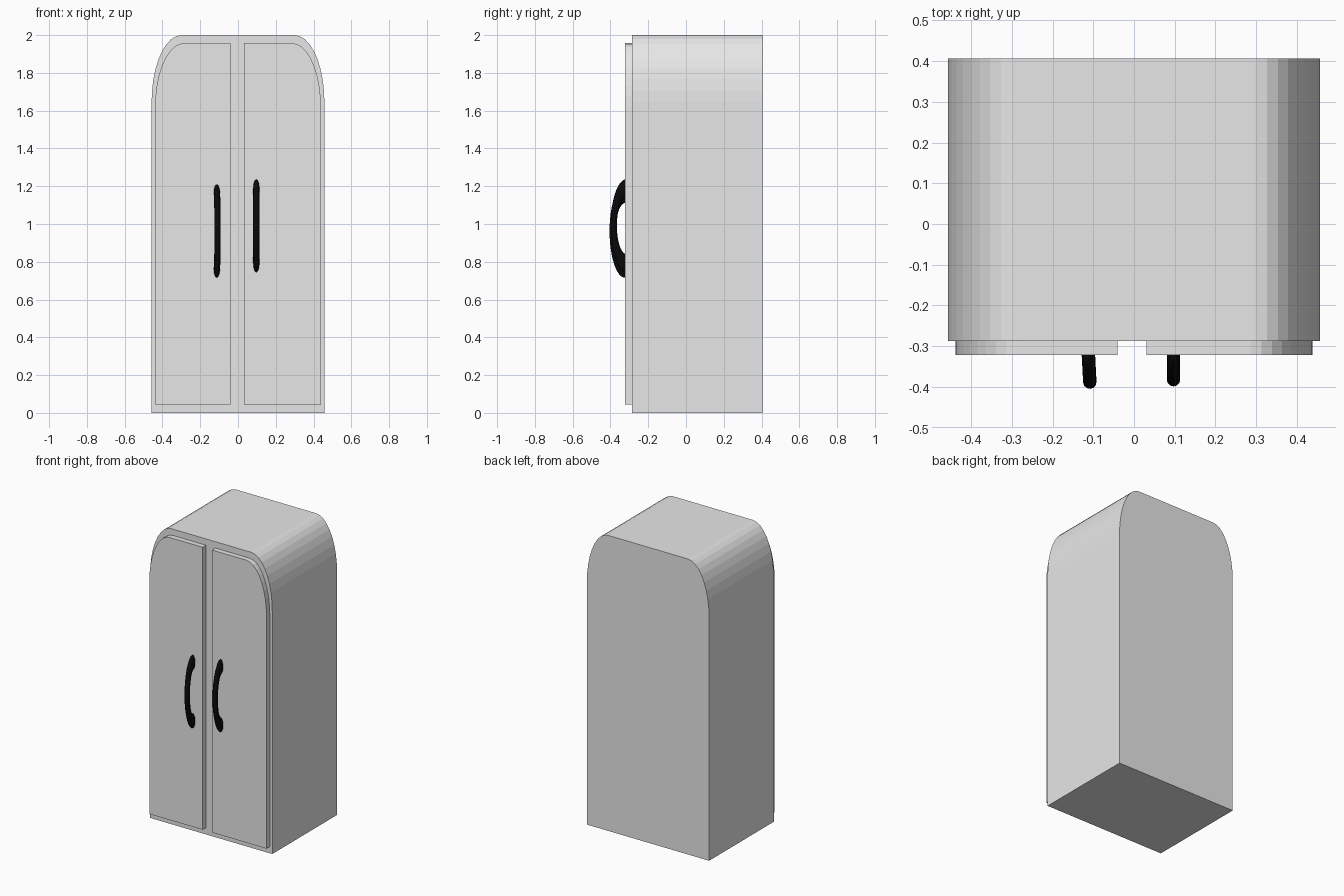
import bpy, bmesh, math

if "Cube" in bpy.data.objects:
    bpy.data.objects.remove(bpy.data.objects["Cube"])

SEG = 9  # facets per rounded top corner


def material(name, value):
    m = bpy.data.materials.new(name)
    m.diffuse_color = (value, value, value, 1)
    m.use_nodes = True
    m.node_tree.nodes["Principled BSDF"].inputs["Base Color"].default_value = m.diffuse_color
    return m


grey = material("light_grey", 0.8)
black = material("black", 0.003)


def corner(cx, cz, rx, rz, side):
    """Elliptical corner from the side wall up to the flat top."""
    return [(side * (cx + rx * math.cos(a)), cz + rz * math.sin(a))
            for a in (math.pi / 2 * i / SEG for i in range(SEG + 1))]


def extrude_profile(name, pts, y0, y1):
    """Prism from an x/z outline, between two depths."""
    bm = bmesh.new()
    face = bm.faces.new([bm.verts.new((x, y0, z)) for x, z in pts])
    geo = bmesh.ops.extrude_face_region(bm, geom=[face])["geom"]
    for v in geo:
        if isinstance(v, bmesh.types.BMVert):
            v.co.y = y1
    bmesh.ops.recalc_face_normals(bm, faces=bm.faces)
    me = bpy.data.meshes.new(name)
    bm.to_mesh(me)
    bm.free()
    me.materials.append(grey)
    ob = bpy.data.objects.new(name, me)
    bpy.context.collection.objects.link(ob)
    return ob


# Cabinet body with rounded top corners
right = corner(0.299, 1.645, 0.1585, 0.355, 1)
left = corner(0.299, 1.645, 0.1585, 0.355, -1)
extrude_profile("cabinet_body",
                [(-0.4575, 0), (0.4575, 0)] + right + left[::-1], -0.287, 0.406)

# Two doors, each with one rounded outer corner
for name, side, inner in (("left_door", -1, 0.04), ("right_door", 1, 0.031)):
    pts = [(side * inner, 0.045), (side * 0.439, 0.045)]
    pts += corner(0.287, 1.617, 0.152, 0.34, side)
    pts += [(side * inner, 1.957)]
    extrude_profile(name, pts, -0.322, -0.28)

# Stretched ring handles, half sunk into the doors
for name, x, y, z, turn in (("left_handle", -0.112, -0.322, 0.9625, 3),
                            ("right_handle", 0.097, -0.316, 0.99, 0)):
    bpy.ops.mesh.primitive_torus_add(
        major_radius=0.0665, minor_radius=0.0165, major_segments=48, minor_segments=12,
        location=(x, y, z), rotation=(0, math.pi / 2, math.radians(turn)))
    ob = bpy.context.object
    ob.name = name
    ob.scale = (2.98, 1, 1)  # local x stands upright
    ob.data.materials.append(black)
    bpy.ops.object.shade_smooth_by_angle(angle=math.radians(40))
